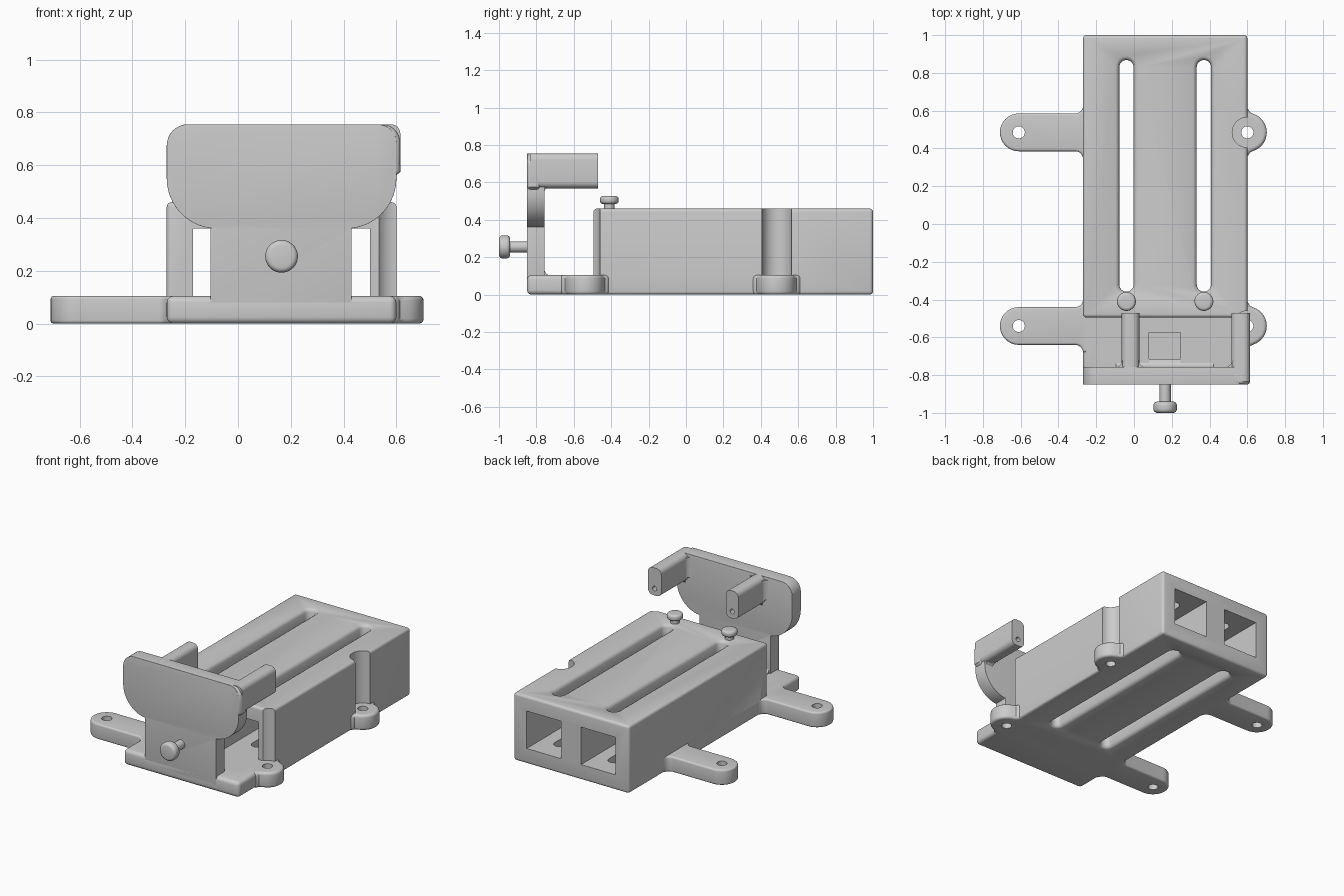
import bpy, bmesh
from math import sin, cos, pi, radians

if "Cube" in bpy.data.objects:
    bpy.data.objects.remove(bpy.data.objects["Cube"], do_unlink=True)

grey = bpy.data.materials.new("plain_grey")
grey.use_nodes = True
grey.diffuse_color = (0.6, 0.6, 0.6, 1)
grey.node_tree.nodes["Principled BSDF"].inputs["Base Color"].default_value = (0.6, 0.6, 0.6, 1)

AXES = {"x": lambda u, v, w: (w, u, v),
        "y": lambda u, v, w: (u, w, v),
        "z": lambda u, v, w: (u, v, w)}


def arc(cu, cv, r, start, end, n=10):
    angles = [radians(start + (end - start) * i / n) for i in range(n + 1)]
    return [(cu + r * cos(a), cv + r * sin(a)) for a in angles]


def circle(cu, cv, r, n=32):
    return arc(cu, cv, r, 0, 360, n)[:-1]


def rect(u0, u1, v0, v1):
    return [(u0, v0), (u1, v0), (u1, v1), (u0, v1)]


def round_rect(u0, u1, v0, v1, r):
    return (arc(u1 - r, v1 - r, r, 0, 90, 6) + arc(u0 + r, v1 - r, r, 90, 180, 6)
            + arc(u0 + r, v0 + r, r, 180, 270, 6) + arc(u1 - r, v0 + r, r, 270, 360, 6))


def loft(name, axis, rings):
    """Solid through (outline, height) rings."""
    bm = bmesh.new()
    loops = [[bm.verts.new(AXES[axis](u, v, w)) for u, v in pts] for pts, w in rings]
    for a, b in zip(loops, loops[1:]):
        for i in range(len(a)):
            j = (i + 1) % len(a)
            bm.faces.new((a[i], a[j], b[j], b[i]))
    bm.faces.new(loops[0][::-1])
    bm.faces.new(loops[-1])
    bmesh.ops.recalc_face_normals(bm, faces=bm.faces)
    mesh = bpy.data.meshes.new(name)
    bm.to_mesh(mesh)
    bm.free()
    mesh.materials.append(grey)
    obj = bpy.data.objects.new(name, mesh)
    bpy.context.collection.objects.link(obj)
    return obj


def apply(obj, mod):
    bpy.context.view_layer.objects.active = obj
    bpy.ops.object.modifier_apply(modifier=mod.name)


def prism(name, axis, pts, lo, hi, bevel=0.0):
    obj = loft(name, axis, [(pts, lo), (pts, hi)])
    if bevel:
        mod = obj.modifiers.new("round", "BEVEL")
        mod.width, mod.segments = bevel, 4
        mod.limit_method, mod.angle_limit = "ANGLE", radians(50)
        apply(obj, mod)
    return obj


def combine(target, tool, operation):
    mod = target.modifiers.new("combine", "BOOLEAN")
    mod.operation, mod.solver, mod.object = operation, "EXACT", tool
    tool.hide_render = True
    apply(target, mod)
    bpy.data.objects.remove(tool, do_unlink=True)


def fillet(name, axis, corner, su, sv, r, lo, hi):
    """Concave corner filler reaching r along su and sv."""
    u, v = corner
    curve = [(u + su * (r - r * cos(a)), v + sv * (r - r * sin(a)))
             for a in [pi / 2 * i / 6 for i in range(7)]]
    return prism(name, axis, [(u, v)] + curve, lo, hi)


LEFT, RIGHT, MID = -0.27, 0.60, 0.165
TABS = (0.485, -0.54)
SLOTS = (-0.04, 0.37)

# Main case and front base plate
body = prism("case_body", "z", rect(LEFT, RIGHT, -0.495, 1.0), 0, 0.46, 0.018)
combine(body, prism("base_plate", "z", rect(LEFT, RIGHT, -0.85, -0.42), 0, 0.105, 0.025), "UNION")

# Mounting tabs on one side, short ears on the other
for y in TABS:
    tab = (arc(-0.31, y + 0.14, 0.04, 0, -90, 5) + arc(-0.61, y, 0.1, 90, 270, 16)
           + arc(-0.31, y - 0.14, 0.04, 90, 0, 5) + [(-0.23, y - 0.14), (-0.23, y + 0.14)])
    combine(body, prism("mounting_tab", "z", tab, 0, 0.105, 0.02), "UNION")
    ear = ([(0.56, y - 0.13), (0.603, y - 0.13), (0.613, y - 0.107)]
           + arc(0.60, y, 0.103, -72, 72, 14)
           + [(0.613, y + 0.107), (0.603, y + 0.13), (0.56, y + 0.13)])
    combine(body, prism("mounting_ear", "z", ear, 0, 0.105, 0.018), "UNION")

# Screw holes and clearance above the ears
for y in TABS:
    combine(body, prism("ear_clearance", "z", circle(RIGHT, y, 0.08), 0.105, 0.6), "DIFFERENCE")
    for x in (-0.61, 0.60):
        combine(body, prism("hole", "z", circle(x, y, 0.032), -0.1, 0.2), "DIFFERENCE")

# Two open channels, each with a long slot through top and bottom
FLARE = [(0.02, -0.02), (0.02, 0), (0.008, 0.006), (0, 0.02)]
for x in SLOTS:
    channel = prism("channel", "y", rect(x - 0.13, x + 0.13, 0.105, 0.36), -0.7, 1.1)
    combine(body, channel, "DIFFERENCE")

    def stadium(grow):
        r = 0.038 + grow
        return arc(x, 0.83, r, 0, 180, 12) + arc(x, -0.32, r, 180, 360, 12)
    rings = [(stadium(g), z) for g, z in FLARE] + [(stadium(g), 0.46 - z) for g, z in FLARE[::-1]]
    combine(body, loft("slot", "z", rings), "DIFFERENCE")

# Shallow pocket in the base plate
combine(body, prism("pocket", "z", rect(0.08, 0.245, -0.74, -0.575), 0.07, 0.2), "DIFFERENCE")

# Upright bracket plate with a wide head
outline = ([(-0.105, 0.05), (0.43, 0.05), (0.43, 0.36)]
           + arc(0.41, 0.55, 0.19, -84, 0, 12)
           + arc(0.53, 0.685, 0.07, 0, 90, 8)
           + arc(-0.19, 0.675, 0.08, 90, 180, 8)
           + arc(-0.08, 0.55, 0.19, 180, 264, 12) + [(-0.105, 0.36)])
prism("bracket_plate", "y", outline, -0.85, -0.757, 0.022)
fillet("plate_foot", "x", (-0.76, 0.1), 1, 1, 0.045, -0.095, 0.42)

# Two arms reaching back from the bracket, with a blind hole in each end
for side, x0, x1 in (("right", -0.065, 0.028), ("left", 0.515, 0.615)):
    arm = prism(side + "_arm", "y", round_rect(x0, x1, 0.568, 0.755, 0.035), -0.835, -0.47)
    hole = prism("arm_hole", "y", circle((x0 + x1) / 2, 0.615, 0.016, 20), -0.55, -0.4)
    combine(arm, hole, "DIFFERENCE")
    fillet(side + "_arm_underside", "x", (-0.765, 0.575), 1, -1, 0.045, x0 + 0.02, min(x1, 0.6) - 0.01)
    for edge, s in ((x0 + 0.003, -1), (x1 - 0.003, 1)):
        if edge < 0.6:
            fillet(side + "_arm_root", "z", (edge, -0.76), s, 1, 0.04, 0.6, 0.735)
# Outer corner of the plate running into the left arm
prism("left_arm_shoulder", "y",
      [(0.52, 0.568), (0.6, 0.562), (0.615, 0.575)] + arc(0.545, 0.685, 0.07, 0, 90, 8) + [(0.52, 0.755)],
      -0.85, -0.78, 0.018)

# Clamp screw through the bracket
prism("clamp_screw_shaft", "y", circle(MID, 0.255, 0.03), -0.96, -0.80)
prism("clamp_screw_head", "y", circle(MID, 0.255, 0.062), -1.0, -0.94, 0.02)

# Retaining pins on top of the case
for x in SLOTS:
    prism("pin_shaft", "z", circle(x, -0.41, 0.028), 0.44, 0.50)
    prism("pin_head", "z", circle(x, -0.41, 0.05), 0.485, 0.527, 0.016)

# Smooth shading with sharp edges kept
for obj in list(bpy.context.collection.objects):
    if obj.type == "MESH" and grey.name in obj.data.materials:
        bpy.ops.object.select_all(action="DESELECT")
        obj.select_set(True)
        bpy.context.view_layer.objects.active = obj
        bpy.ops.object.shade_smooth_by_angle(angle=radians(35))
